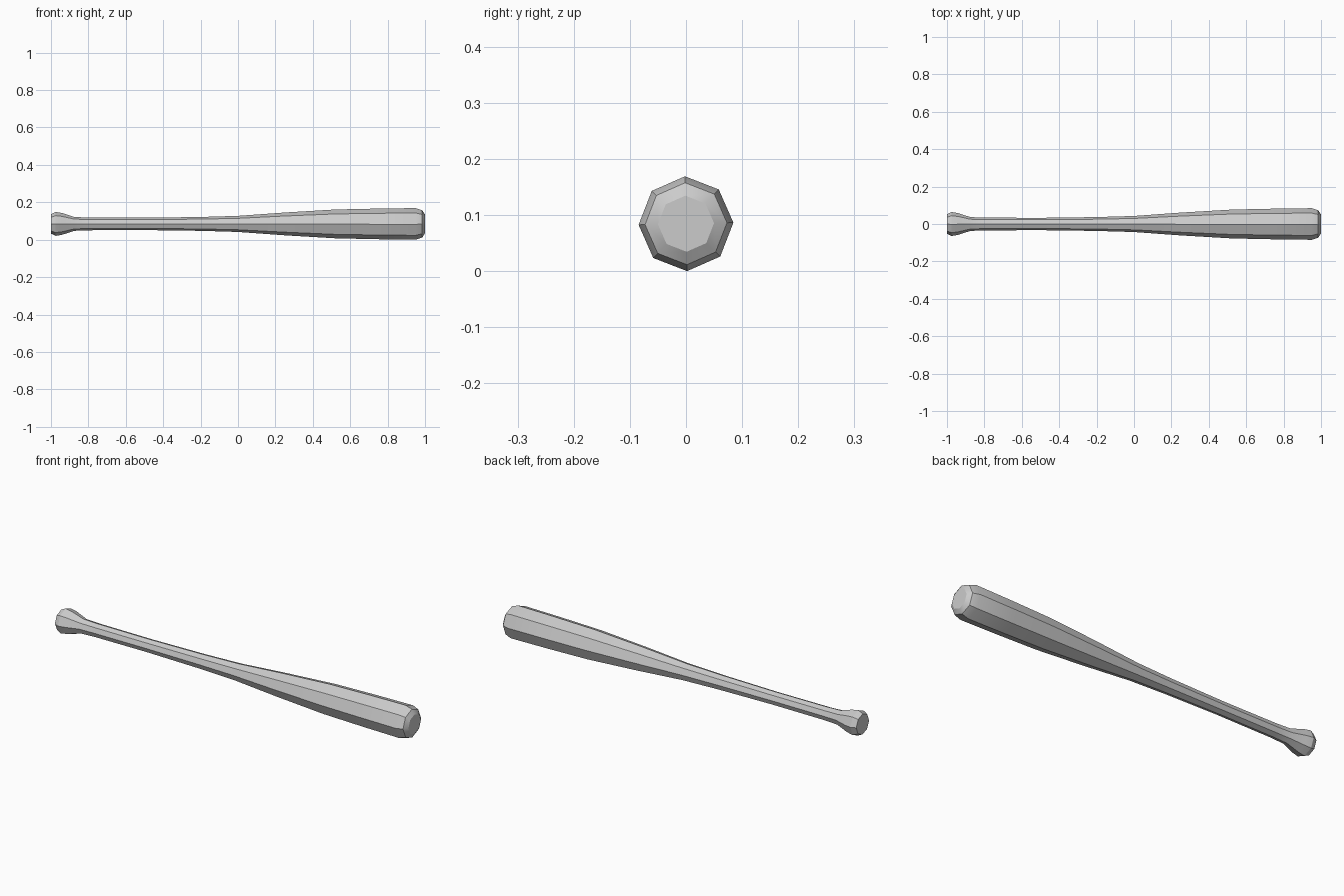
import bpy, bmesh, math

if "Cube" in bpy.data.objects:
    bpy.data.objects.remove(bpy.data.objects["Cube"])

SIDES = 8
AXIS_Z = 0.0845
TWIST = math.radians(1.3)

# (x, radius) profile from the knob to the barrel tip
profile = [
    (-1.0, 0.052), (-0.975, 0.064), (-0.94, 0.058), (-0.875, 0.037),
    (-0.8, 0.034), (-0.5, 0.033), (-0.2, 0.037), (0.0, 0.043),
    (0.25, 0.061), (0.52, 0.077), (0.75, 0.082), (0.95, 0.0845),
    (0.985, 0.073), (1.0, 0.050),
]

# Turned octagonal bat body
bm = bmesh.new()
rings = []
for x, r in profile:
    ring = []
    for i in range(SIDES):
        a = 2 * math.pi * i / SIDES + TWIST
        ring.append(bm.verts.new((x, r * math.cos(a), AXIS_Z + r * math.sin(a))))
    rings.append(ring)
for a, b in zip(rings, rings[1:]):
    for i in range(SIDES):
        j = (i + 1) % SIDES
        bm.faces.new((a[i], a[j], b[j], b[i]))

# Flat end caps
bm.faces.new(rings[0])
bm.faces.new(rings[-1])
bmesh.ops.recalc_face_normals(bm, faces=bm.faces[:])

mesh = bpy.data.meshes.new("bat")
bm.to_mesh(mesh)
bm.free()
bat = bpy.data.objects.new("bat", mesh)
bpy.context.collection.objects.link(bat)

# Soft along the length, crisp between the eight sides
bpy.context.view_layer.objects.active = bat
bat.select_set(True)
bpy.ops.object.shade_smooth_by_angle(angle=math.radians(30))
